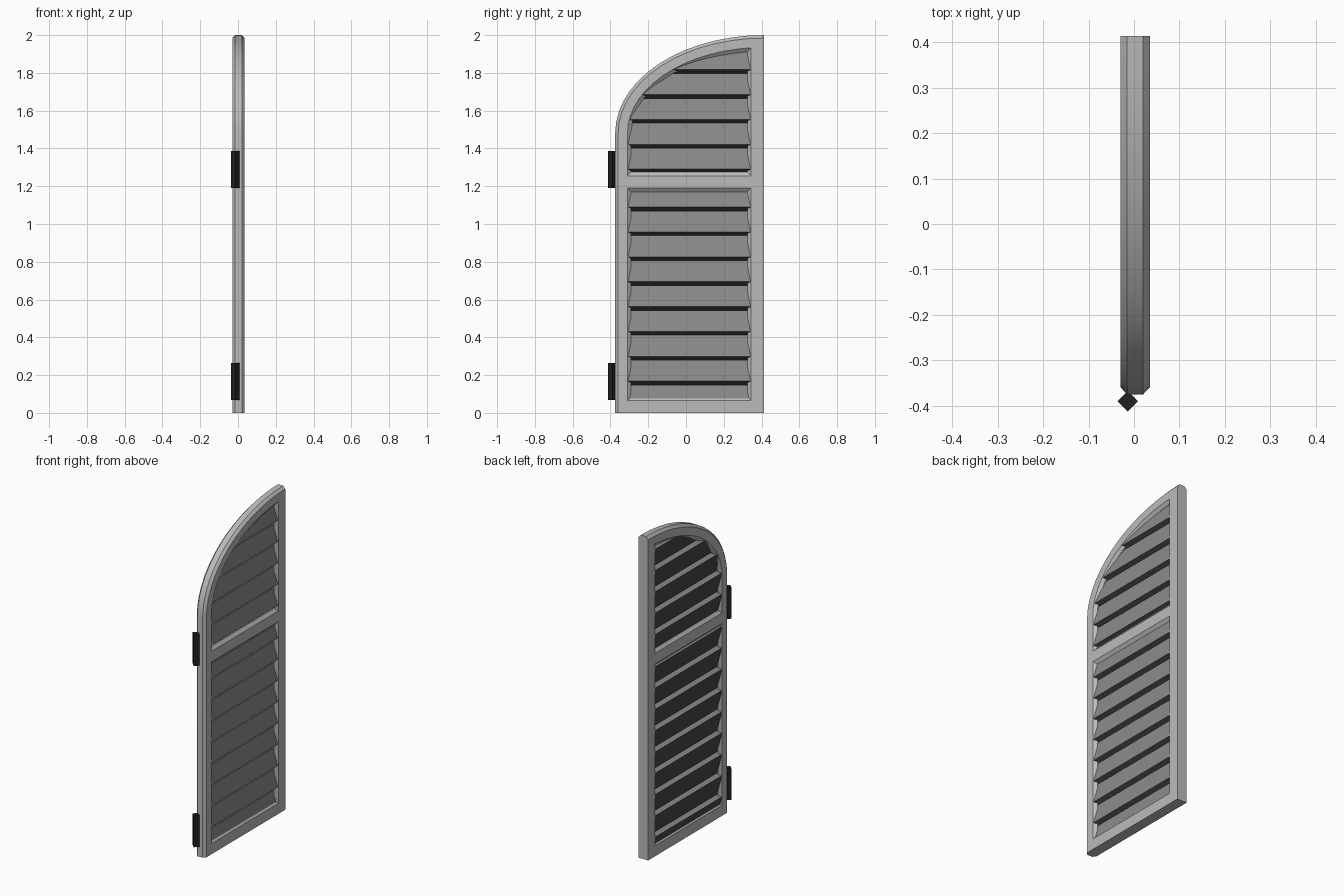
import bpy, bmesh, math
from mathutils import Matrix

cube = bpy.data.objects.get("Cube")
if cube:
    bpy.data.objects.remove(cube, do_unlink=True)


def material(name, rgb):
    m = bpy.data.materials.new(name)
    m.use_nodes = True
    m.diffuse_color = (*rgb, 1)
    m.node_tree.nodes["Principled BSDF"].inputs["Base Color"].default_value = (*rgb, 1)
    return m


FRAME = material("light grey paint", (0.5, 0.5, 0.5))
SLAT = material("mid grey paint", (0.26, 0.26, 0.26))
DARK = material("dark grey underside", (0.058, 0.064, 0.058))
IRON = material("black iron", (0.014, 0.014, 0.014))

LATCH, SPRING = 0.413, 1.48          # free edge and springing height of the arch
SEGMENTS = 14


def arch(ry, rz, start=0.0):
    """Quarter ellipse from the free edge round to the hinge edge."""
    angles = [start + (math.pi / 2 - start) * i / SEGMENTS for i in range(SEGMENTS + 1)]
    return [(LATCH - ry * math.sin(a), SPRING + rz * math.cos(a)) for a in angles]


def outer_outline(d):
    return [(LATCH, 0)] + arch(0.788 - d, 0.52 - d) + [(d - 0.375, 0)]


def upper_opening(d):
    ry, rz = 0.723 - d, 0.455 - d
    start = math.asin((LATCH - 0.345 + d) / ry)
    return [(0.345 - d, 1.255 + d)] + arch(ry, rz, start) + [(d - 0.31, 1.255 + d)]


def lower_opening(d):
    y0, y1, z0, z1 = d - 0.31, 0.345 - d, 0.065 + d, 1.19 - d
    return [(y1, z0), (y1, z1), (y0, z1), (y0, z0)]


def add_object(name, bm, mats):
    bmesh.ops.recalc_face_normals(bm, faces=bm.faces)
    me = bpy.data.meshes.new(name)
    bm.to_mesh(me)
    bm.free()
    for m in mats:
        me.materials.append(m)
    ob = bpy.data.objects.new(name, me)
    bpy.context.collection.objects.link(ob)
    return ob


def loft(name, outline, layers, mats=()):
    """Solid through outlines at several depths; layers are (x, inset)."""
    bm = bmesh.new()
    rings = [[bm.verts.new((x, y, z)) for y, z in outline(d)] for x, d in layers]
    n = len(rings[0])
    for a, b in zip(rings, rings[1:]):
        for i in range(n):
            j = (i + 1) % n
            bm.faces.new((a[i], a[j], b[j], b[i]))
    bm.faces.new(rings[0])
    bm.faces.new(rings[-1])
    return add_object(name, bm, mats)


def cut(ob, cutter, operation):
    """Apply a boolean and discard the cutter."""
    cutter.hide_render = True
    mod = ob.modifiers.new("cut", "BOOLEAN")
    mod.operation, mod.object, mod.solver = operation, cutter, "EXACT"
    bpy.context.view_layer.update()
    graph = bpy.context.evaluated_depsgraph_get()
    me = bpy.data.meshes.new_from_object(ob.evaluated_get(graph))
    ob.modifiers.clear()
    ob.data = me
    bpy.data.objects.remove(cutter, do_unlink=True)


# Frame: chamfered outer edge, two openings with chamfered inner edges
C = 0.016
frame = loft("shutter_frame", outer_outline,
             [(-0.03, C), (-0.015, 0), (0.02, 0), (0.035, C)], [FRAME])
opening_layers = [(-0.05, 0), (-0.03, 0), (-0.015, 0.02), (0.02, 0.02), (0.035, 0), (0.055, 0)]
for opening in (upper_opening, lower_opening):
    cut(frame, loft("cutter", opening, opening_layers), "DIFFERENCE")
bpy.ops.object.select_all(action="DESELECT")
frame.select_set(True)
bpy.context.view_layer.objects.active = frame
bpy.ops.object.shade_smooth_by_angle(angle=math.radians(25))

# Louvres: leaning slats, trimmed to end inside the frame
PITCH, NOSE, DEPTH, LEAN, RISE = 0.1317, 0.033, 0.045, 0.018, 0.112


def louvres(name, first, count, opening):
    bm = bmesh.new()
    for k in range(count):
        z = first + k * PITCH + 0.015
        section = [(NOSE, z), (NOSE - LEAN, z + RISE),
                   (NOSE - LEAN - DEPTH, z + RISE - 0.03), (NOSE - DEPTH, z - 0.03)]
        a = [bm.verts.new((x, -0.45, h)) for x, h in section]
        b = [bm.verts.new((x, 0.45, h)) for x, h in section]
        bm.faces.new(a)
        bm.faces.new(b)
        for i in range(4):
            j = (i + 1) % 4
            side = bm.faces.new((a[i], a[j], b[j], b[i]))
            side.material_index = 0 if i < 2 else 1   # front and top light, rest dark
    ob = add_object(name, bm, [SLAT, DARK])
    cut(ob, loft("trimmer", opening, [(-0.06, -0.02), (0.06, -0.02)]), "INTERSECT")


louvres("upper_louvres", 1.275 - PITCH, 7, upper_opening)
louvres("lower_louvres", 0.021, 10, lower_opening)

# Hinges: square pins set cornerwise on the hinge edge
for name, z in (("lower_hinge", 0.167), ("upper_hinge", 1.288)):
    bm = bmesh.new()
    bmesh.ops.create_cube(bm, size=1, matrix=Matrix.Translation((-0.014, -0.39, z))
                          @ Matrix.Rotation(math.pi / 4, 4, "Z")
                          @ Matrix.Diagonal((0.032, 0.032, 0.195, 1)))
    add_object(name, bm, [IRON])
